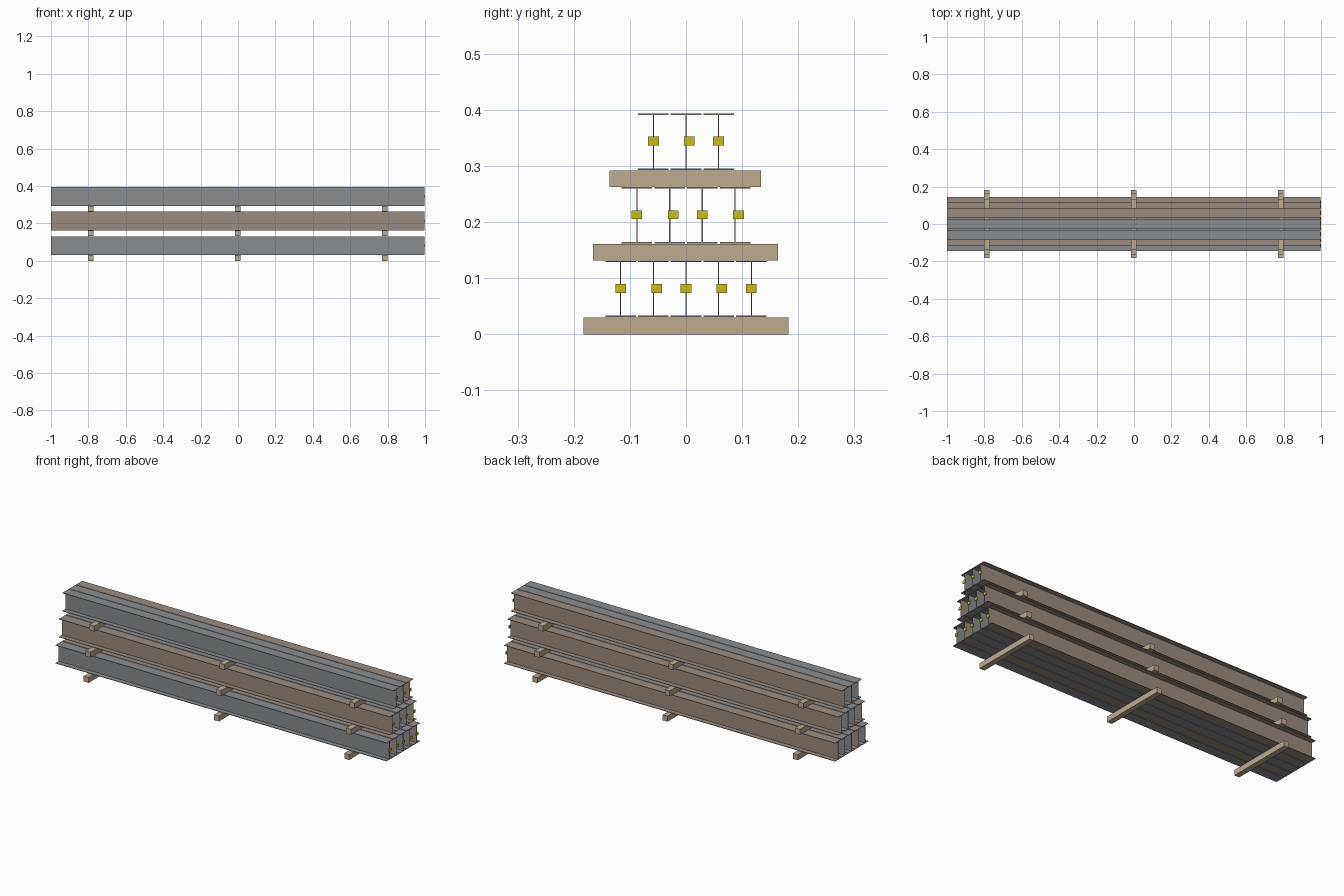
import bpy

if "Cube" in bpy.data.objects:
    bpy.data.objects.remove(bpy.data.objects["Cube"])


def material(name, rgb):
    m = bpy.data.materials.new(name)
    m.diffuse_color = (*rgb, 1)
    m.use_nodes = True
    m.node_tree.nodes["Principled BSDF"].inputs["Base Color"].default_value = m.diffuse_color
    return m


GREY = material("grey steel", (0.25, 0.27, 0.28))
BROWN = material("primed brown steel", (0.33, 0.26, 0.21))
WOOD = material("timber", (0.51, 0.41, 0.28))
YELLOW = material("yellow tag", (0.60, 0.50, 0.01))

X0, X1 = -1.0, 0.997          # beam ends
DEPTH, WIDTH = 0.1005, 0.0545   # beam section
FLANGE, WEB = 0.0026, 0.0022
TIMBER = 0.0295


def mesh_object(name, verts, faces, mat):
    me = bpy.data.meshes.new(name)
    me.from_pydata(verts, [], faces)
    me.materials.append(mat)
    ob = bpy.data.objects.new(name, me)
    bpy.context.collection.objects.link(ob)
    return ob


def extrude_x(name, profile, x0, x1, mat):
    """Solid bar along x from a counter-clockwise (y, z) outline."""
    n = len(profile)
    verts = [(x, y, z) for x in (x0, x1) for y, z in profile]
    faces = [(i, (i + 1) % n, n + (i + 1) % n, n + i) for i in range(n)]
    faces = [tuple(reversed(f)) for f in faces]
    faces += [tuple(reversed(range(n))), tuple(range(n, 2 * n))]
    # outline order runs counter-clockwise seen from +x
    faces[:n] = [tuple(reversed(f)) for f in faces[:n]]
    return mesh_object(name, verts, faces, mat)


def box(name, x0, x1, y0, y1, z0, z1, mat):
    return extrude_x(name, [(y0, z0), (y1, z0), (y1, z1), (y0, z1)], x0, x1, mat)


def i_beam(name, y, z, mat):
    w, t, f, d = WIDTH / 2, WEB / 2, FLANGE, DEPTH
    right = [(w, 0), (w, f), (t, f), (t, d - f), (w, d - f), (w, d)]
    outline = right + [(-a, b) for a, b in reversed(right)]
    return extrude_x(name, [(y + a, z + b) for a, b in outline], X0, X1, mat)


# tiers: timber bottom, timber front and back, beam bottom,
# beams as (y, material, sideways tag offset)
TIERS = [
    (0.0, -0.183, 0.183, 0.0305,
     [(-0.1165, GREY, 0), (-0.058, BROWN, 0.006), (0, GREY, 0),
      (0.058, GREY, 0.006), (0.1165, BROWN, 0)]),
    (0.1315, -0.166, 0.164, 0.1620,
     [(-0.0875, BROWN, 0), (-0.029, GREY, 0.006),
      (0.029, GREY, 0), (0.0875, BROWN, 0.006)]),
    (0.2625, -0.136, 0.134, 0.2930,
     [(-0.058, GREY, 0), (0, GREY, 0.006), (0.058, BROWN, 0)]),
]

for level, (tz, y0, y1, bz, beams) in enumerate(TIERS, 1):
    # bearer timbers under each tier
    for k, x in enumerate((-0.788, -0.002, 0.784), 1):
        box(f"bearer_{level}_{k}", x - TIMBER / 2, x + TIMBER / 2,
            y0, y1, tz, tz + TIMBER, WOOD)
    # beams with a tag on the right-hand end
    for k, (y, mat, shift) in enumerate(beams, 1):
        i_beam(f"beam_{level}_{k}", y, bz, mat)
        c, zc = y + shift, bz + 0.051
        box(f"tag_{level}_{k}", X1 - 0.0005, 1.0,
            c - 0.0095, c + 0.0095, zc - 0.008, zc + 0.008, YELLOW)
